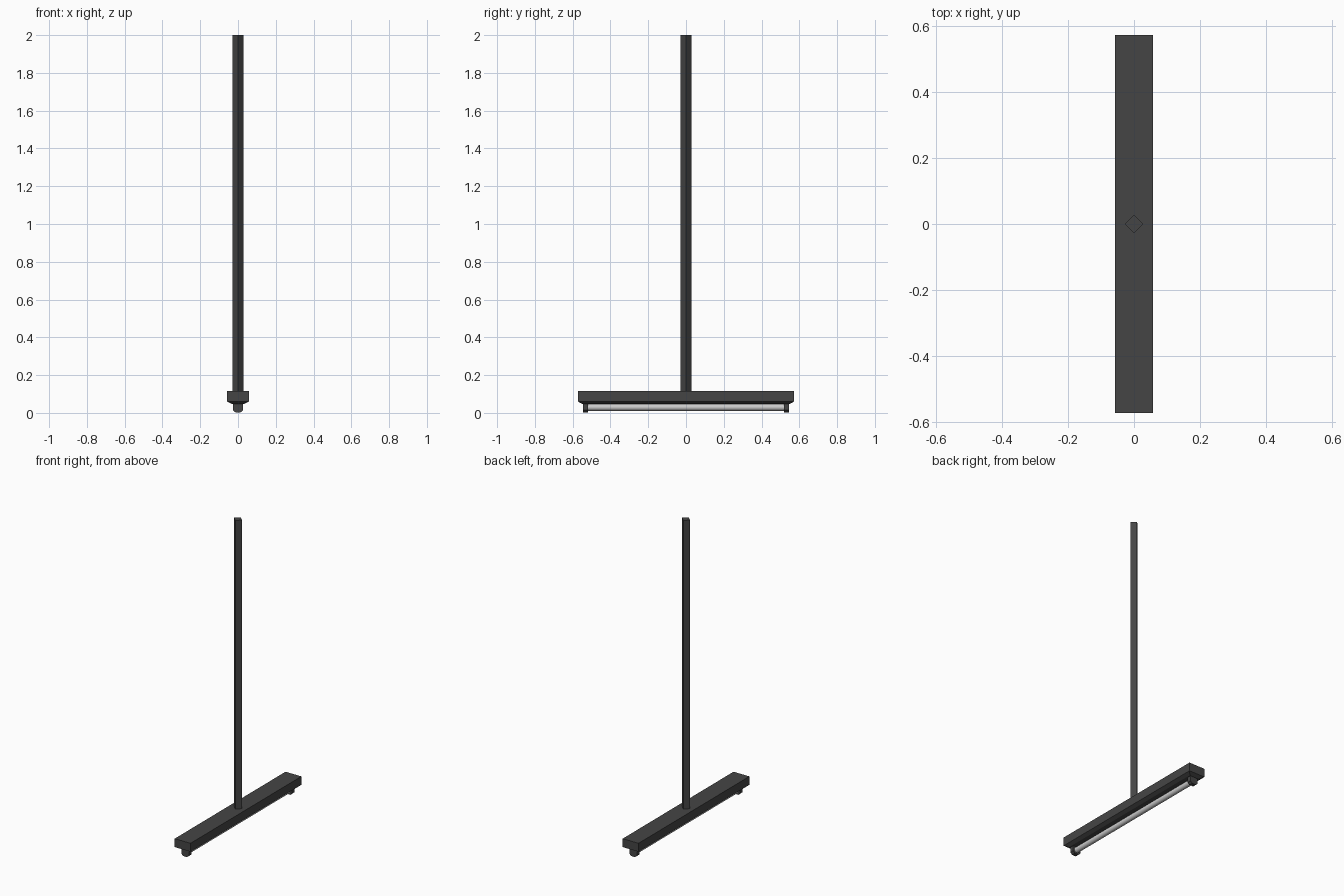
import bpy, bmesh, math
from mathutils import Matrix

if "Cube" in bpy.data.objects:
    bpy.data.objects.remove(bpy.data.objects["Cube"])


def material(name, rgb):
    m = bpy.data.materials.new(name)
    m.diffuse_color = (*rgb, 1)
    m.use_nodes = True
    m.node_tree.nodes["Principled BSDF"].inputs["Base Color"].default_value = m.diffuse_color
    return m


DARK = material("dark grey metal", (0.06, 0.06, 0.06))
PALE = material("pale tube glass", (0.6, 0.6, 0.6))


def finish(name, bm, mat):
    bmesh.ops.recalc_face_normals(bm, faces=bm.faces)
    me = bpy.data.meshes.new(name)
    bm.to_mesh(me)
    bm.free()
    me.materials.append(mat)
    ob = bpy.data.objects.new(name, me)
    bpy.context.collection.objects.link(ob)
    return ob


def loft(name, rings, mat):
    """Stack closed rings of points and cap both ends."""
    bm = bmesh.new()
    loops = [[bm.verts.new(p) for p in ring] for ring in rings]
    n = len(loops[0])
    for a, b in zip(loops, loops[1:]):
        for i in range(n):
            j = (i + 1) % n
            bm.faces.new((a[i], a[j], b[j], b[i]))
    bm.faces.new(loops[0])
    bm.faces.new(loops[-1])
    return finish(name, bm, mat)


def rect(x, y, z):
    return [(-x, -y, z), (x, -y, z), (x, y, z), (-x, y, z)]


# Housing with a tapered underside
loft("lamp_housing", [rect(0.035, 0.55, 0.048), rect(0.057, 0.572, 0.06),
                      rect(0.057, 0.572, 0.115)], DARK)

# Diamond-section hanging pole
r = 0.028
diamond = [(r, 0), (0, r), (-r, 0), (0, -r)]
loft("hanging_pole", [[(x, y, z) for x, y in diamond] for z in (0.114, 2.0)], DARK)

# Tube sockets with chamfered lower corners
profile = [(-0.027, 0.05), (-0.027, 0.015), (-0.014, 0.003),
           (0.014, 0.003), (0.027, 0.015), (0.027, 0.05)]
for side, s in (("front", -1), ("back", 1)):
    loft(side + "_tube_socket",
         [[(x, s * y, z) for x, z in profile] for y in (0.52, 0.546)], DARK)

# Light tube
bm = bmesh.new()
bmesh.ops.create_cone(bm, cap_ends=True, segments=12, radius1=0.018, radius2=0.018,
                      depth=1.05,
                      matrix=Matrix.Translation((0, 0, 0.029)) @ Matrix.Rotation(math.pi / 2, 4, 'X'))
tube = finish("light_tube", bm, PALE)
bpy.context.view_layer.objects.active = tube
tube.select_set(True)
bpy.ops.object.shade_smooth_by_angle(angle=math.radians(40))
